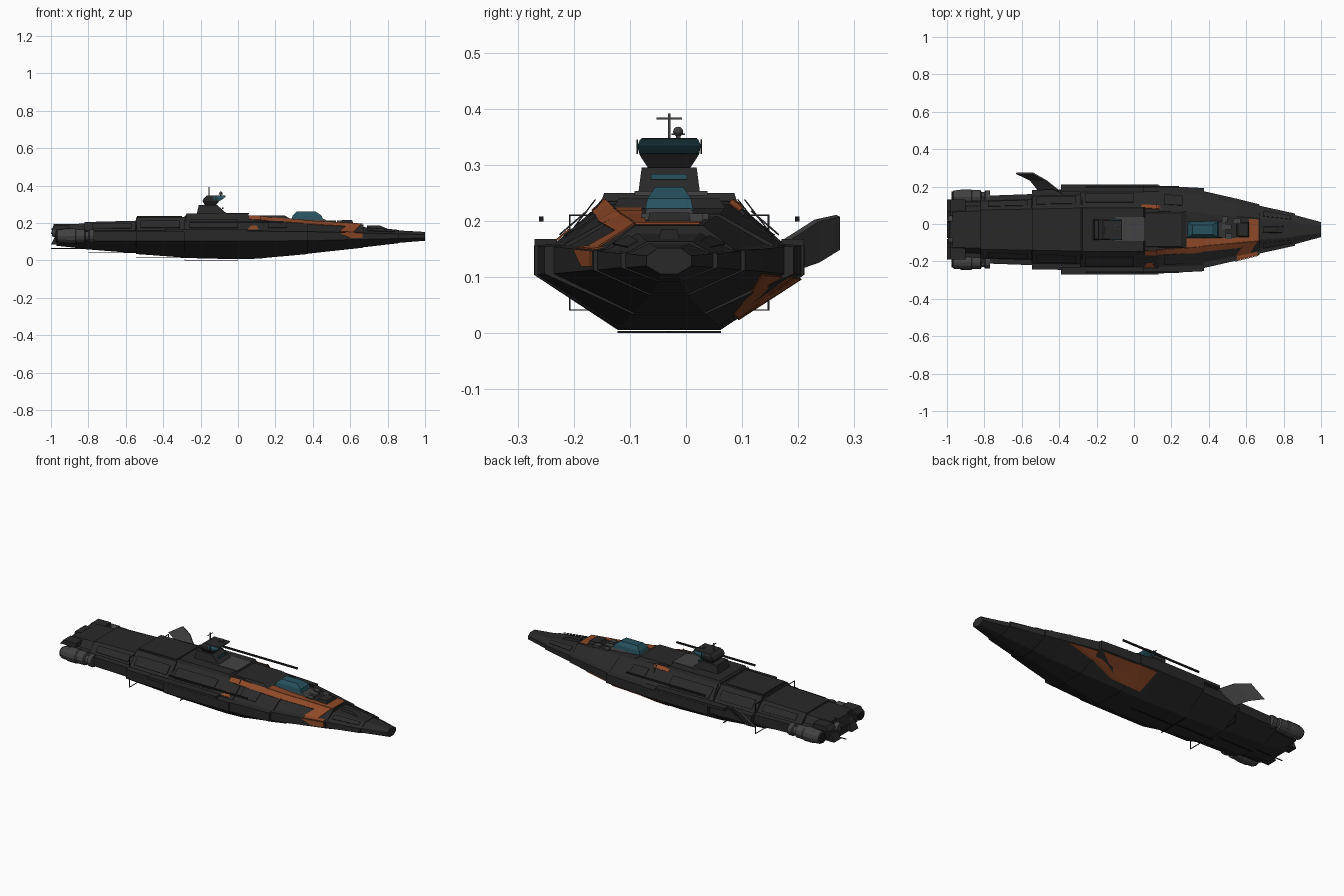
import bpy, bmesh, math
from mathutils import Vector

if "Cube" in bpy.data.objects:
    bpy.data.objects.remove(bpy.data.objects["Cube"])

CY = -0.03  # hull centre line


def mat(name, r, g, b):
    m = bpy.data.materials.new(name)
    m.diffuse_color = (r, g, b, 1)
    m.use_nodes = True
    m.node_tree.nodes["Principled BSDF"].inputs["Base Color"].default_value = m.diffuse_color
    return m


DARK = mat("hull_charcoal", .022, .022, .022)
ORANGE = mat("rust_orange", .27, .065, .02)
GLASS = mat("teal_glass", .02, .085, .115)
GREY = mat("mid_grey", .055, .055, .057)
BLACK = mat("soot_black", .012, .012, .013)


def make(name, verts, faces, *mats):
    me = bpy.data.meshes.new(name)
    me.from_pydata([tuple(v) for v in verts], [], faces)
    for m in mats:
        me.materials.append(m)
    ob = bpy.data.objects.new(name, me)
    bpy.context.collection.objects.link(ob)
    return ob


def fix(ob):
    bm = bmesh.new()
    bm.from_mesh(ob.data)
    bmesh.ops.recalc_face_normals(bm, faces=bm.faces)
    bm.to_mesh(ob.data)
    bm.free()
    return ob


def loft(name, rings, m):
    n = len(rings[0])
    v = [p for r in rings for p in r]
    f = [(i * n + j, i * n + (j + 1) % n, (i + 1) * n + (j + 1) % n, (i + 1) * n + j)
         for i in range(len(rings) - 1) for j in range(n)]
    f += [tuple(range(n)), tuple(range(len(v) - n, len(v)))]
    return fix(make(name, v, f, m))


def box(name, x0, x1, y0, y1, z0, z1, m, tx=(0, 0), ty=0):
    # y is relative to the centre line; tx / ty taper the top
    def ring(a, b, c, d, z):
        return [(a, CY + c, z), (b, CY + c, z), (b, CY + d, z), (a, CY + d, z)]
    return loft(name, [ring(x0, x1, y0, y1, z0),
                       ring(x0 + tx[0], x1 - tx[1], y0 + ty, y1 - ty, z1)], m)


def tube(name, prof, y, z, m, n=12):
    # turned shape along x from (x, radius) pairs
    return loft(name, [[(x, y + r * math.cos(2 * math.pi * k / n), z + r * math.sin(2 * math.pi * k / n))
                        for k in range(n)] for x, r in prof], m)


# Hull plating segments: name, then stations (x, bottom half width, bottom z, chine half width, deck half width, deck z)
SEGS = [
    ("stern", (-.97, .06, .078, .145, .095, .193), (-.80, .07, .06, .15, .10, .197)),
    ("aft_hull", (-.82, .075, .06, .18, .105, .205), (-.545, .08, .038, .19, .11, .212)),
    ("rear_hull", (-.545, .08, .034, .212, .11, .23), (-.285, .09, .015, .217, .115, .233)),
    ("mid_hull", (-.285, .09, .013, .241, .115, .237), (0, .092, .006, .241, .115, .237), (.13, .09, .010, .24, .11, .235)),
    ("fore_hull", (.13, .09, .012, .235, .105, .23), (.375, .065, .034, .222, .09, .212)),
    ("neck_hull", (.375, .062, .036, .205, .085, .209), (.55, .045, .055, .165, .07, .20), (.67, .036, .068, .135, .06, .192)),
    ("bow", (.67, .034, .07, .128, .055, .178), (.86, .02, .092, .086, .04, .163)),
    ("bow_tip", (.86, .02, .094, .078, .035, .16), (1.0, .015, .105, .04, .02, .152)),
]


def half(s):
    x, wb, zb, wc, wt, zt = s
    k = max(0, min(1, (x - .3) / .7))
    z1, z2 = .104 + .016 * k, .156 - .018 * k
    return [(wb, zb), (wc, z1), (wc, z2), (wc - .15 * wc, z2 + .003), (wt, zt)]


def ring(s):
    h = half(s)
    return [(s[0], CY + w, z) for w, z in h] + [(s[0], CY - w, z) for w, z in reversed(h)]


for nm, *st in SEGS:
    loft(nm, [ring(s) for s in st], DARK)


def station(x):
    for nm, *st in SEGS[::-1]:
        for a, b in zip(st, st[1:]):
            if a[0] <= x <= b[0]:
                k = (x - a[0]) / (b[0] - a[0])
                return [p + (q - p) * k for p, q in zip(a, b)]


def patch(name, m, side, strip, quad, off=.003):
    # thin painted plate lying on one hull strip, corners given as (x, t)
    nu, nv, v = 10, 2, []
    a, b, c, d = [Vector(q) for q in quad]
    for i in range(nu + 1):
        for j in range(nv + 1):
            x, t = a.lerp(b, i / nu).lerp(d.lerp(c, i / nu), j / nv)
            h = half(station(x))
            p = Vector(h[strip])
            q = Vector(h[strip + 1]) if strip < 4 else Vector((0, p.y))
            n = Vector((q.y - p.y, p.x - q.x)).normalized() * off
            r = p.lerp(q, t) + n
            v.append((x, CY + side * r.x, r.y))
    f = [(i * 3 + j, i * 3 + j + 1, i * 3 + j + 4, i * 3 + j + 3) for i in range(nu) for j in range(nv)]
    ob = make(name, v, f, m)
    s = ob.modifiers.new("thick", 'SOLIDIFY')
    s.thickness, s.offset = .003, 0
    return fix(ob)


# Orange paint
patch("belly_paint", ORANGE, 1, 0, [(.02, .95), (.54, .97), (.22, .22), (.04, .2)])
patch("shoulder_stripe", ORANGE, -1, 3, [(.06, .75), (.60, .6), (.60, 1), (.06, 1)])
patch("shoulder_band", ORANGE, -1, 3, [(.54, 0), (.62, 0), (.66, 1), (.60, 1)])
patch("wall_paint", ORANGE, -1, 1, [(.60, .2), (.665, .2), (.665, 1), (.54, 1)])
patch("ledge_paint", ORANGE, -1, 2, [(.55, 0), (.66, 0), (.66, 1), (.55, 1)])
patch("deck_band_port", ORANGE, -1, 4, [(.615, 0), (.665, 0), (.665, 1), (.615, 1)])
patch("deck_band_star", ORANGE, 1, 4, [(.615, .1), (.665, .1), (.665, 1), (.615, 1)])
patch("deck_paint", ORANGE, -1, 4, [(.28, 0), (.62, 0), (.62, .35), (.28, .5)])
patch("deck_patch", ORANGE, 1, 3, [(.04, .8), (.14, .8), (.14, 1), (.04, 1)])
patch("side_patch", ORANGE, -1, 3, [(.05, .05), (.11, .05), (.10, .3), (.07, .3)])

# Raised plates on the shoulders, both sides
for s in (-1, 1):
    for x0, x1 in ((-.78, -.57), (-.52, -.31), (-.26, .0), (.16, .26), (.69, .84)):
        patch("shoulder_plate", DARK, s, 3, [(x0, .15), (x1, .15), (x1, .7), (x0, .7)], .006)
    # side rail, floating rod, bow antenna
    a, b = sorted((s * .20, s * .24))
    box("side_rack", -.39, .05, a, b, .152, .168, DARK)
    box("outrigger_rod", -.26, .24, s * .228 - .004, s * .228 + .004, .199, .208, BLACK)
    box("bow_antenna", .80, .81, s * .086 - .002, s * .086 + .002, .118, .146, GREY)
    # slanted side struts
    for x, o in ((-.28, .0), (.12, .012)):
        w = s * (.195 - o)
        loft("slanted_strut", [[(x + dx, CY + w + dy, .157) for dx, dy in ((0, 0), (.004, 0), (.004, .003), (0, .003))],
                               [(x + dx, CY + w - s * .062 + dy, .238) for dx, dy in ((0, 0), (.004, 0), (.004, .003), (0, .003))]], BLACK)
    # frame hoop halves
    box("hoop_upright", -.547, -.543, s * .177 - .0015, s * .177 + .0015, .04, .211, BLACK)
    # engines
    tube("engine_pod", [(-.97, .024), (-.965, .034), (-.93, .037), (-.925, .04), (-.87, .04), (-.865, .036),
                        (-.82, .036), (-.815, .026), (-.80, .026), (-.795, .034), (-.77, .034)],
         CY + s * .175, .13, GREY)
    tube("engine_nozzle", [(-.975, .028), (-.95, .028)], CY + s * .175, .13, BLACK)
    box("engine_mount", -.93, -.80, *sorted((s * .12, s * .165)), .11, .15, DARK)
    # stern flaps
    box("stern_flap", -1, -.90, *sorted((s * .095, s * .16)), .165, .19, DARK, (.02, 0))
    box("stern_lower_flap", -1, -.95, *sorted((s * .05, s * .11)), .085, .125, DARK, (.02, 0))
    tube("stern_thruster", [(-.995, .022), (-.96, .028)], CY + s * .05, .15, GREY)

for z in (.04, .2085):
    box("hoop_bar", -.547, -.543, -.177, .177, z, z + .0025, BLACK)
box("stern_block", -1, -.95, -.045, .045, .14, .195, DARK, (.015, 0))

# Thin keel lines
for x0, x1, z in ((-1, -.8, .062), (-.8, -.545, .04), (-.545, -.285, .013), (-.285, 0, 0)):
    box("keel_line", x0, x1, -.003, .003, z, z + .003, BLACK)
box("keel_plate", -.285, -.28, -.092, .092, 0, .004, BLACK)

# Upper deck plates
box("tower_deck", -.285, .06, -.122, .122, .232, .25, DARK, (.01, .01), .006)
box("rear_deck", -.54, -.30, -.10, .10, .225, .237, DARK)
box("fore_deck", .06, .28, -.10, .10, .222, .24, DARK, (0, .03), .01)
box("tower_apron", -.1, .06, -.062, .068, .245, .253, GREY)

# Control tower
box("tower_base", -.22, -.06, -.055, .055, .25, .295, DARK, (.01, .05), .006)
box("base_window", -.085, -.078, -.032, .032, .274, .284, GLASS)
rows = [(.292, -.175, -.12, .036), (.318, -.19, -.10, .053), (.335, -.18, -.075, .055), (.348, -.165, -.065, .049)]
loft("tower_head", [[(a, CY - w, z), (b, CY - w, z), (b, CY + w, z), (a, CY + w, z)] for z, a, b, w in rows], DARK)
rows = [(.320, -.13, -.094, .0535), (.334, -.13, -.073, .0565), (.345, -.13, -.064, .052)]
loft("tower_window", [[(a, CY - w, z), (b, CY - w, z), (b, CY + w, z), (a, CY + w, z)] for z, a, b, w in rows], GLASS)
box("mast", -.158, -.153, -.0025, .0025, .345, .391, GREY)
box("mast_crossbar", -.157, -.154, -.023, .023, .381, .384, GREY)
box("sensor_stem", -.096, -.088, .012, .020, .345, .358, GREY)
box("sensor_plate", -.105, -.08, .004, .028, .353, .356, GREY)
bpy.ops.mesh.primitive_uv_sphere_add(segments=10, ring_count=6, radius=.009, location=(-.092, CY + .016, .359))
bpy.context.object.name = "sensor_dome"
bpy.context.object.data.materials.append(GREY)
for s in (-1, 1):
    box("tower_aerial", -.12, -.115, s * .057 - .0015, s * .057 + .0015, .319, .345, BLACK)

# Forward cockpit and deck details
box("cockpit_base", .27, .50, -.05, .05, .195, .222, GREY, (.01, .04), .01)
box("cockpit_glass", .285, .455, -.043, .043, .218, .24, GLASS, (.008, .008), .004)
box("cockpit_top", .293, .447, -.039, .039, .24, .26, GLASS, (.02, .03), .014)
box("bow_hatch", .545, .62, -.04, .04, .19, .215, DARK, (.01, .01), .005)
for x, y, w in ((.47, .0, .05), (.49, -.05, .035), (.53, .03, .04), (.47, .04, .03)):
    box("deck_panel", x, x + w, y, y + .03, .198, .213, GREY)
box("bow_rib", .69, .82, -.02, .02, .16, .186, DARK, (0, .06), .006)

# Tilted side fin
lead = [(-.36, .14, .15), (-.385, .165, .157), (-.47, .232, .20), (-.54, .271, .209)]
trail = [(-.48, .14, .10), (-.50, .165, .104), (-.555, .235, .128), (-.63, .271, .15)]
fin = fix(make("side_fin", lead + trail, [(i, i + 1, i + 5, i + 4) for i in range(3)], GREY))
sol = fin.modifiers.new("thick", 'SOLIDIFY')
sol.thickness, sol.offset = .008, 0
